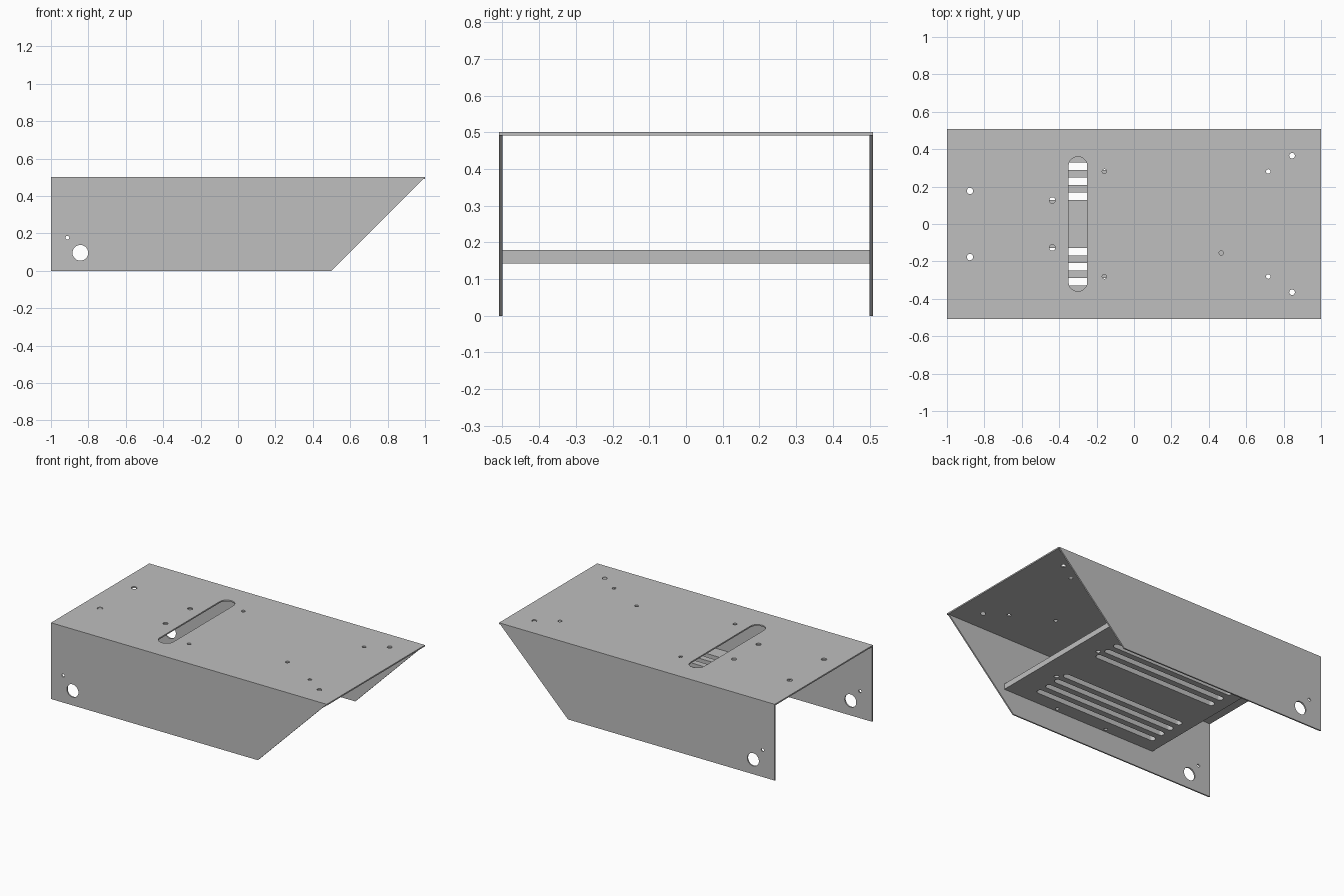
import bpy, bmesh, math
from mathutils import Matrix

if "Cube" in bpy.data.objects:
    bpy.data.objects.remove(bpy.data.objects["Cube"])

metal = bpy.data.materials.new("grey_sheet_metal")
metal.diffuse_color = (0.52, 0.52, 0.52, 1)
metal.use_nodes = True
metal.node_tree.nodes["Principled BSDF"].inputs["Base Color"].default_value = metal.diffuse_color

T = 0.009   # sheet thickness
W = 0.509   # outer half width
H = 0.5     # height


def rect(x0, x1, y0, y1):
    return [(x0, y0), (x1, y0), (x1, y1), (x0, y1)]


def circle(x, y, r, n=24):
    return [(x + r * math.cos(2 * math.pi * i / n),
             y + r * math.sin(2 * math.pi * i / n)) for i in range(n)]


def slot(x0, x1, y0, y1, n=10):
    """Rounded slot filling the given box, along its longer side."""
    r = min(x1 - x0, y1 - y0) / 2
    cx, cy = (x0 + x1) / 2, (y0 + y1) / 2
    half = max(x1 - x0, y1 - y0) / 2 - r
    pts = []
    for end in (1, -1):
        for i in range(n + 1):
            a = -math.pi / 2 + math.pi * i / n
            pts.append((end * (half + r * math.cos(a)), end * r * math.sin(a)))
    if y1 - y0 > x1 - x0:
        pts = [(-v, u) for u, v in pts]
    return [(cx + u, cy + v) for u, v in pts]


def plate(name, loops, thickness, matrix):
    """Flat sheet: first loop is the outline, the others are cut-outs."""
    cu = bpy.data.curves.new(name, 'CURVE')
    cu.dimensions = '2D'
    cu.fill_mode = 'BOTH'
    cu.extrude = thickness / 2
    for loop in loops:
        sp = cu.splines.new('POLY')
        sp.points.add(len(loop) - 1)
        for p, (x, y) in zip(sp.points, loop):
            p.co = (x, y, 0, 1)
        sp.use_cyclic_u = True
    tmp = bpy.data.objects.new(name + "_curve", cu)
    bpy.context.collection.objects.link(tmp)
    dg = bpy.context.evaluated_depsgraph_get()
    me = bpy.data.meshes.new_from_object(tmp.evaluated_get(dg))
    bpy.data.objects.remove(tmp)
    bm = bmesh.new()
    bm.from_mesh(me)
    bmesh.ops.remove_doubles(bm, verts=bm.verts, dist=1e-5)
    bm.transform(matrix)
    bmesh.ops.recalc_face_normals(bm, faces=bm.faces)
    for f in bm.faces:
        f.smooth = False
    bm.to_mesh(me)
    bm.free()
    me.materials.clear()
    me.materials.append(metal)
    ob = bpy.data.objects.new(name, me)
    bpy.context.collection.objects.link(ob)


# top sheet with the cross slot and screw holes
top = [rect(-1, 1, -W, W), slot(-0.35, -0.25, -0.36, 0.36),
       circle(0.467, -0.155, 0.012)]
for x, y, r in ((-0.877, 0.177, 0.017), (-0.437, 0.127, 0.016),
                (-0.158, 0.281, 0.012), (0.718, 0.281, 0.012),
                (0.845, 0.365, 0.015)):
    top += [circle(x, s * y, r) for s in (1, -1)]
plate("top_sheet", top, T, Matrix.Translation((0, 0, H - T / 2)))

# two side sheets with slanted end and cable holes
side = [[(-1, 0), (0.5, 0), (1 - T, H - T), (-1, H - T)],
        circle(-0.843, 0.096, 0.042, 32), circle(-0.912, 0.177, 0.01)]
for name, s in (("front_side", -1), ("back_side", 1)):
    plate(name, side, T, Matrix.Translation((0, s * (W - T / 2), 0))
          @ Matrix.Rotation(math.pi / 2, 4, 'X'))

# inner shelf with long vent slots and screw holes
shelf = [rect(-0.56, 0.57, T - W, W - T)]
for s in (1, -1):
    for i in range(4):
        y = s * (0.148 + 0.08 * i)
        shelf.append(slot(-0.485, 0.41, y - 0.02, y + 0.02))
    shelf.append(circle(0.432, s * 0.19, 0.014))
    shelf += [circle(x, s * 0.477, 0.011) for x in (-0.185, 0.185)]
plate("vent_shelf", shelf, 0.036, Matrix.Translation((0, 0, 0.161)))
